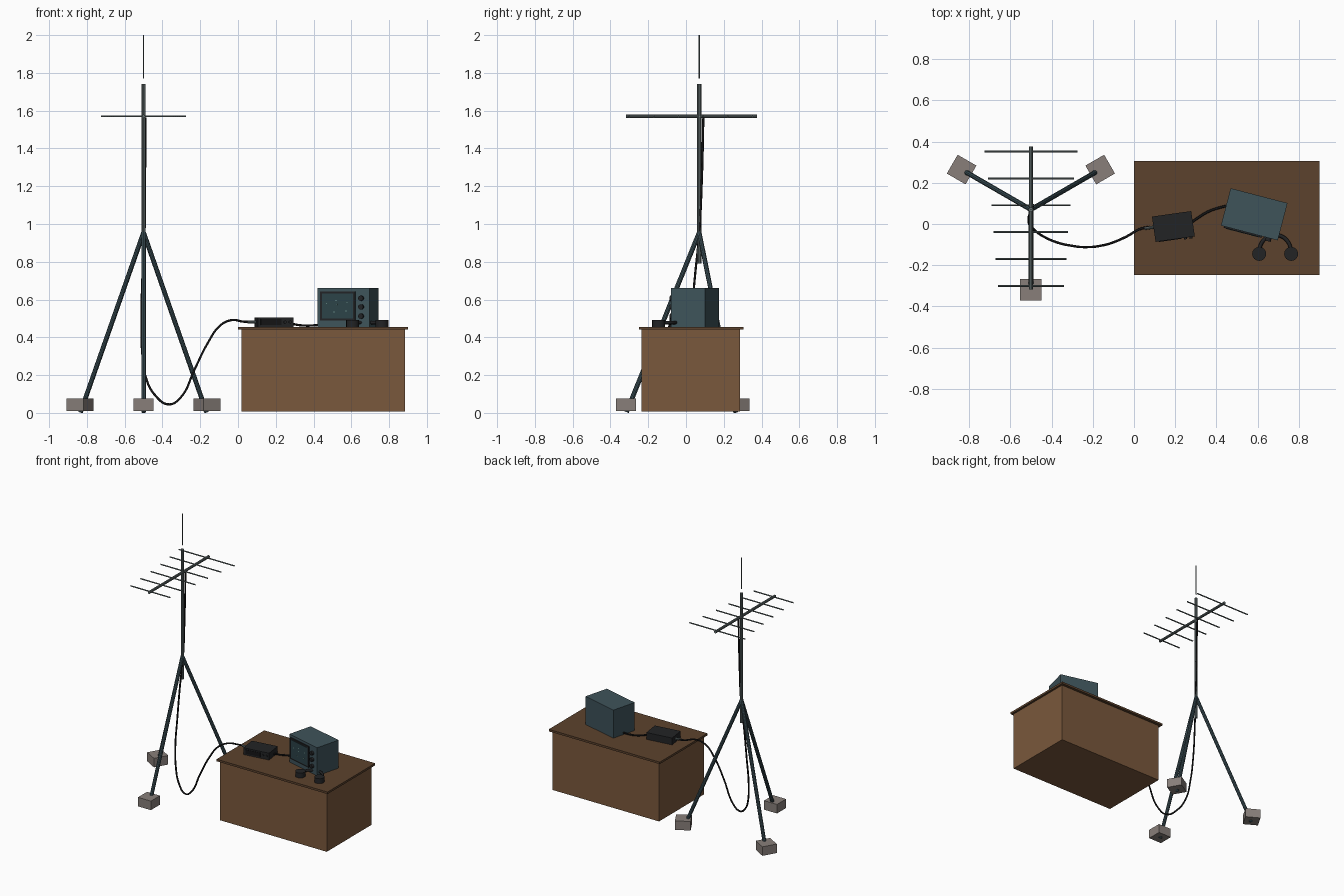
import bpy, math
from mathutils import Vector, Matrix

if "Cube" in bpy.data.objects:
    bpy.data.objects.remove(bpy.data.objects["Cube"])


def mat(name, rgb):
    m = bpy.data.materials.new(name)
    m.diffuse_color = [((c / 255 + 0.055) / 1.055) ** 2.4 for c in rgb] + [1]
    m.use_nodes = True
    m.node_tree.nodes["Principled BSDF"].inputs["Base Color"].default_value = m.diffuse_color
    return m


WOOD = mat("brown wood", (122, 88, 60))
DARKWOOD = mat("dark wood", (92, 66, 45))
TEAL = mat("teal metal", (62, 83, 90))
METAL = mat("grey metal", (100, 112, 112))
BLOCK = mat("grey weight", (136, 127, 122))
BLACK = mat("black plastic", (34, 35, 37))
RUBBER = mat("black rubber", (20, 20, 21))
SCREEN = mat("screen glass", (44, 66, 72))
BLIP = mat("pale green", (140, 185, 170))


def finish(ob, name, m):
    ob.name = name
    ob.data.materials.append(m)
    return ob


def box(name, m, loc, size, frame=Matrix(), bevel=0):
    bpy.ops.mesh.primitive_cube_add(size=1)
    ob = bpy.context.object
    ob.data.transform(Matrix.Diagonal((*size, 1)))
    ob.matrix_world = frame @ Matrix.Translation(loc)
    if bevel:
        b = ob.modifiers.new("bevel", 'BEVEL')
        b.width, b.segments = bevel, 1
    return finish(ob, name, m)


def rod(name, m, a, b, r, frame=Matrix(), sides=10):
    a, b = frame @ Vector(a), frame @ Vector(b)
    d = b - a
    bpy.ops.mesh.primitive_cylinder_add(vertices=sides, radius=r, depth=d.length)
    ob = bpy.context.object
    ob.matrix_world = Matrix.Translation((a + b) / 2) @ d.to_track_quat('Z', 'Y').to_matrix().to_4x4()
    bpy.ops.object.shade_smooth_by_angle()
    return finish(ob, name, m)


def cable(name, m, pts, r):
    cu = bpy.data.curves.new(name, 'CURVE')
    cu.dimensions = '3D'
    cu.bevel_depth, cu.bevel_resolution, cu.use_fill_caps = r, 2, True
    s = cu.splines.new('BEZIER')
    s.resolution_u = 8
    s.bezier_points.add(len(pts) - 1)
    for p, co in zip(s.bezier_points, pts):
        p.co = co
        p.handle_left_type = p.handle_right_type = 'AUTO'
    ob = bpy.data.objects.new(name, cu)
    bpy.context.collection.objects.link(ob)
    bpy.ops.object.select_all(action='DESELECT')
    ob.select_set(True)
    bpy.context.view_layer.objects.active = ob
    bpy.ops.object.convert(target='MESH')
    return finish(bpy.context.object, name, m) if not ob.data.materials else ob


def turned(x, y, z, degrees):
    return Matrix.Translation((x, y, z)) @ Matrix.Rotation(math.radians(degrees), 4, 'Z')


MX, MY = -0.5, 0.07

# Mast, whip and tripod with weights on its feet
rod("mast", METAL, (MX, MY, 0.79), (MX, MY, 1.74), 0.011)
rod("whip_aerial", METAL, (MX, MY, 1.77), (MX, MY, 2.0), 0.003, sides=6)
for i, ang in enumerate((-90, 30, 150)):
    f = turned(MX, MY, 0, ang)
    rod(f"tripod_leg_{i}", TEAL, (0, 0, 0.955), (0.385, 0, 0.004), 0.0125, f)
    box(f"foot_weight_{i}", BLOCK, (0.388, 0, 0.042), (0.105, 0.105, 0.066), f)

# Directional aerial: boom and six elements getting shorter to the front
rod("aerial_boom", METAL, (MX, -0.318, 1.57), (MX, 0.375, 1.57), 0.0095)
for i, half in enumerate((0.225, 0.208, 0.191, 0.181, 0.172, 0.16)):
    y = 0.352 - 0.1305 * i
    rod(f"aerial_element_{i}", METAL, (MX - half, y, 1.57), (MX + half, y, 1.57), 0.0045, sides=8)

# Crate table
box("table_body", WOOD, (0.452, 0.025, 0.225), (0.866, 0.52, 0.434))
box("table_top", DARKWOOD, (0.45, 0.028, 0.448), (0.90, 0.553, 0.015))

# Monitor with screen, blips and knobs
mon = turned(0.583, 0.047, 0.455, -14.6)
F = -0.0935
box("monitor_case", TEAL, (0, 0, 0.103), (0.285, 0.187, 0.206), mon)
box("screen_bezel", BLACK, (-0.031, F - 0.003, 0.111), (0.192, 0.008, 0.155), mon)
box("screen", SCREEN, (-0.031, F - 0.006, 0.111), (0.168, 0.006, 0.132), mon)
for i, (x, z) in enumerate(((-0.09, 0.125), (-0.04, 0.14), (-0.035, 0.12), (0.022, 0.128), (0.015, 0.085), (-0.05, 0.08))):
    box(f"screen_blip_{i}", BLIP, (x, F - 0.0095, z), (0.005, 0.002, 0.005), mon)
for i, z in enumerate((0.152, 0.106, 0.057)):
    rod(f"monitor_knob_{i}", BLACK, (0.097, F + 0.005, z), (0.097, F - 0.016, z), 0.014, mon, 14)

# Receiver box with small dials and side plug
rec = turned(0.191, -0.012, 0.456, 8)
box("receiver_case", BLACK, (0, 0, 0.025), (0.192, 0.124, 0.05), rec)
box("receiver_panel", RUBBER, (-0.025, -0.0625, 0.025), (0.11, 0.004, 0.03), rec)
for i, x in enumerate((0.05, 0.077)):
    rod(f"receiver_dial_{i}", BLACK, (x, -0.06, 0.025), (x, -0.07, 0.025), 0.008, rec, 12)
rod("receiver_plug", METAL, (-0.09, 0.01, 0.025), (-0.14, 0.01, 0.025), 0.008, rec)

# Headphones lying against the monitor
for i, x in enumerate((0.607, 0.762)):
    rod(f"headphone_cup_{i}", BLACK, (x, -0.145, 0.456), (x, -0.145, 0.492), 0.034, sides=16)
band = [(0.6845 + 0.077 * math.cos(a), -0.135 + 0.082 * math.sin(a), 0.478)
        for a in [math.pi * k / 8 for k in range(9)]]
cable("headphone_band", BLACK, band, 0.009)

# Long cable down the mast and over to the receiver, short cable to the monitor
cable("aerial_cable", RUBBER, [
    (-0.49, 0.092, 1.565), (-0.492, 0.084, 1.24), (-0.495, 0.07, 0.95), (-0.505, 0.05, 0.75),
    (-0.511, 0.025, 0.5), (-0.508, 0.0, 0.33), (-0.487, -0.025, 0.185), (-0.44, -0.06, 0.095),
    (-0.365, -0.092, 0.045), (-0.305, -0.105, 0.08), (-0.23, -0.112, 0.23), (-0.16, -0.105, 0.37),
    (-0.095, -0.087, 0.462), (-0.035, -0.06, 0.491), (0.03, -0.024, 0.483), (0.07, -0.015, 0.481)], 0.006)
cable("link_cable", RUBBER, [
    (0.275, 0.005, 0.475), (0.315, 0.033, 0.466), (0.36, 0.06, 0.462),
    (0.41, 0.078, 0.464), (0.46, 0.09, 0.47)], 0.006)
